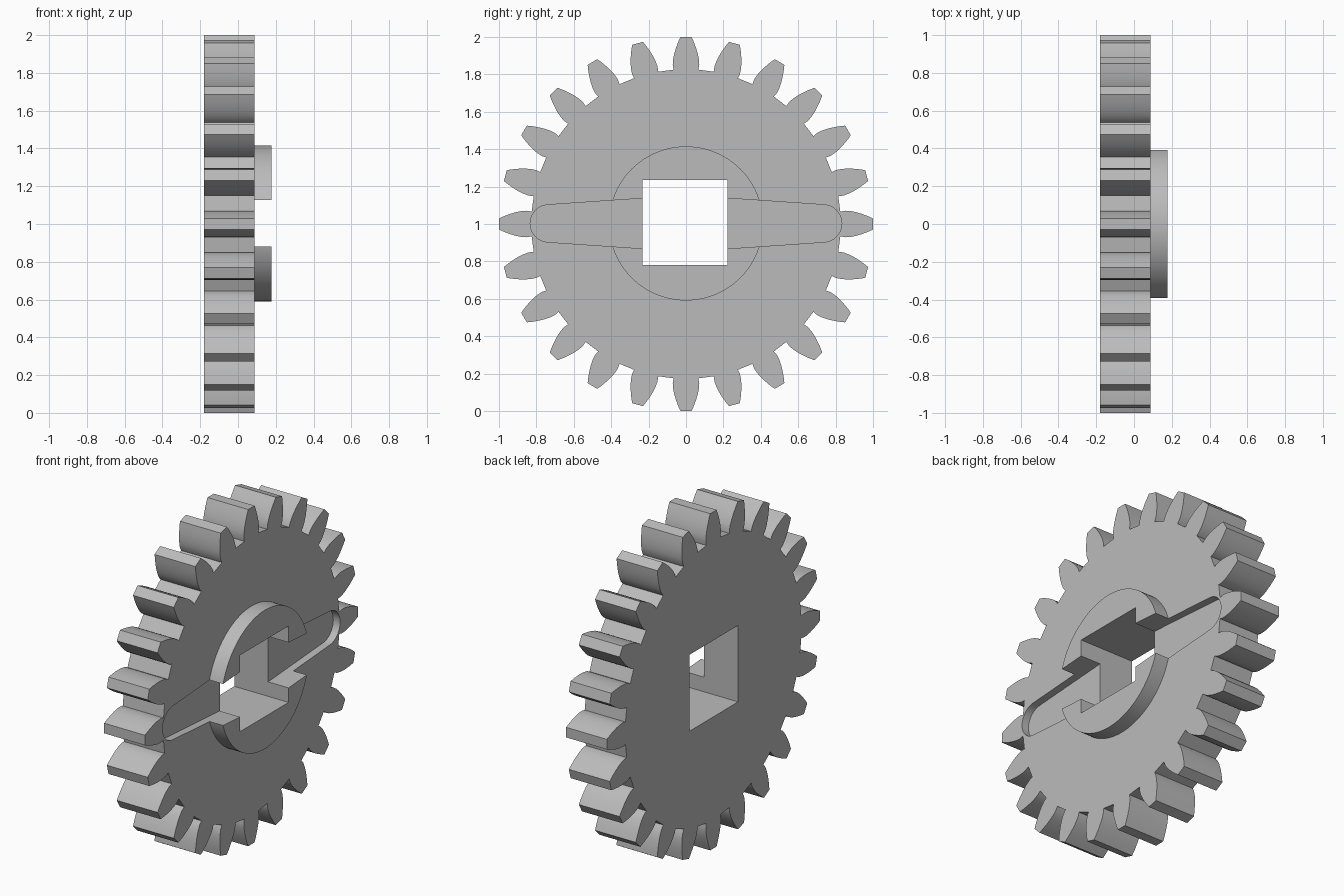
import bpy, bmesh, math

if "Cube" in bpy.data.objects:
    bpy.data.objects.remove(bpy.data.objects["Cube"])

TEETH = 24
X_BACK, X_FACE, X_HUB, X_SLOT = -0.18, 0.088, 0.177, 0.043
ZC = 1.003          # centre height of hub and slot

grey = bpy.data.materials.new("grey plastic")
grey.diffuse_color = (0.5, 0.5, 0.5, 1)
grey.use_nodes = True
grey.node_tree.nodes["Principled BSDF"].inputs["Base Color"].default_value = grey.diffuse_color


def prism(name, pts, x0, x1):
    """Extrude a (y, z) outline along x."""
    bm = bmesh.new()
    face = bm.faces.new([bm.verts.new((x0, y, z)) for y, z in pts])
    ext = bmesh.ops.extrude_face_region(bm, geom=[face])
    for v in ext["geom"]:
        if isinstance(v, bmesh.types.BMVert):
            v.co.x = x1
    bmesh.ops.recalc_face_normals(bm, faces=bm.faces)
    me = bpy.data.meshes.new(name)
    bm.to_mesh(me)
    bm.free()
    ob = bpy.data.objects.new(name, me)
    bpy.context.collection.objects.link(ob)
    me.materials.append(grey)
    return ob


def arc(cy, cz, r, a0, a1, n):
    return [(cy + r * math.cos(a0 + (a1 - a0) * i / n),
             cz + r * math.sin(a0 + (a1 - a0) * i / n)) for i in range(n + 1)]


# Toothed wheel: each tooth is a leaf shape given as (radius, half width)
flank = [(0.825, 0.066), (0.85, 0.071), (0.88, 0.069), (0.91, 0.063),
         (0.94, 0.054), (0.97, 0.043), (1.0, 0.03)]
tooth = [(r, -w) for r, w in flank] + [(r, w) for r, w in reversed(flank)]
outline = []
for k in range(TEETH):
    a = 2 * math.pi * k / TEETH
    c, s = math.cos(a), math.sin(a)
    outline += [(r * c - w * s, 1 + r * s + w * c) for r, w in tooth]
gear = prism("gear_wheel", outline, X_BACK, X_FACE)

# Raised round hub
hub = prism("hub", arc(0, ZC, 0.412, 0, 2 * math.pi, 96)[:-1], X_FACE - 0.06, X_HUB)

# Tapered two-arm slot with rounded ends
h = math.pi / 2
right = arc(0.733, ZC, 0.1, -h, h, 20)
left = arc(-0.733, ZC, 0.1, h, 3 * h, 20)
slot = prism("slot_cutter", [(0, ZC - 0.15)] + right + [(0, ZC + 0.15)] + left, X_SLOT, 0.4)

# Square shaft hole
hole = prism("hole_cutter", [(-0.232, 0.782), (0.222, 0.782), (0.222, 1.236), (-0.232, 1.236)],
             -0.5, 0.5)

for tool, op in ((hub, "UNION"), (slot, "DIFFERENCE"), (hole, "DIFFERENCE")):
    m = gear.modifiers.new(tool.name, "BOOLEAN")
    m.operation, m.object, m.solver = op, tool, "EXACT"
    bpy.context.view_layer.objects.active = gear
    bpy.ops.object.modifier_apply(modifier=m.name)
    bpy.data.objects.remove(tool)

# Smooth flanks and hub, sharp edges kept
bpy.ops.object.select_all(action="DESELECT")
gear.select_set(True)
bpy.context.view_layer.objects.active = gear
bpy.ops.object.shade_smooth_by_angle(angle=math.radians(25))
